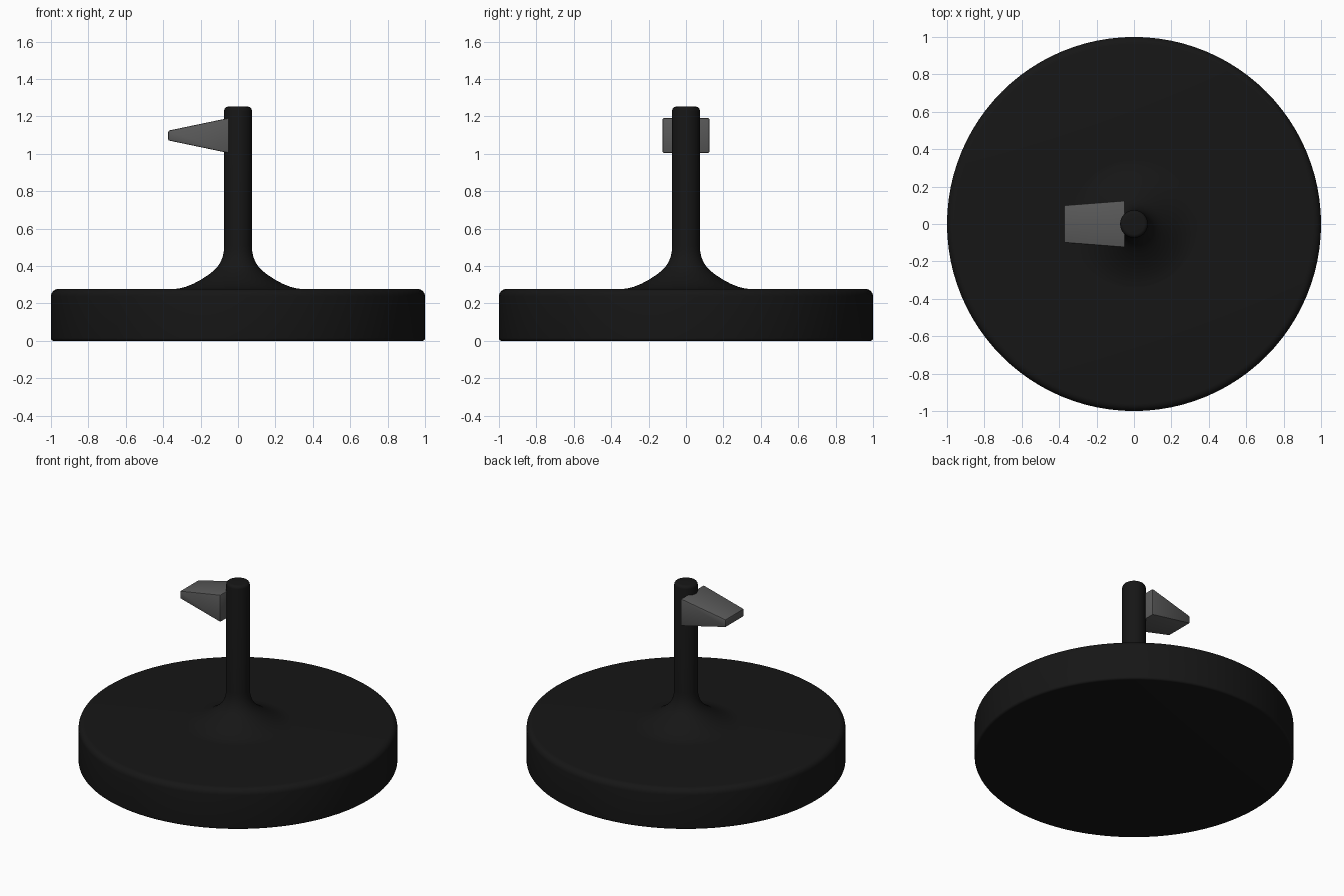
import bpy, bmesh, math

if "Cube" in bpy.data.objects:
    bpy.data.objects.remove(bpy.data.objects["Cube"])


def material(name, v):
    m = bpy.data.materials.new(name)
    m.diffuse_color = (v, v, v, 1)
    m.use_nodes = True
    m.node_tree.nodes["Principled BSDF"].inputs["Base Color"].default_value = m.diffuse_color
    return m


def add_object(name, bm, mat, angle):
    bmesh.ops.recalc_face_normals(bm, faces=bm.faces)
    me = bpy.data.meshes.new(name)
    bm.to_mesh(me)
    bm.free()
    me.materials.append(mat)
    ob = bpy.data.objects.new(name, me)
    bpy.context.collection.objects.link(ob)
    bpy.ops.object.select_all(action='DESELECT')
    ob.select_set(True)
    bpy.context.view_layer.objects.active = ob
    bpy.ops.object.shade_smooth_by_angle(angle=math.radians(angle))
    return ob


def lathe(name, profile, mat, steps=96):
    bm = bmesh.new()
    vs = [bm.verts.new((r, 0, z)) for r, z in profile]
    es = [bm.edges.new(p) for p in zip(vs, vs[1:])]
    bmesh.ops.spin(bm, geom=vs + es, cent=(0, 0, 0), axis=(0, 0, 1),
                   angle=2 * math.pi, steps=steps, use_duplicate=False)
    bmesh.ops.remove_doubles(bm, verts=bm.verts, dist=1e-5)
    return add_object(name, bm, mat, 40)


def corner(r, z, rad, start, n=6):
    # rounded quarter corner of a profile, anticlockwise from the start angle
    return [(r + rad * math.cos(math.radians(start + 90 * i / n)),
             z + rad * math.sin(math.radians(start + 90 * i / n))) for i in range(n + 1)]


black = material("black", 0.008)
grey = material("dark_grey", 0.1)

# Round base disc with softened rims
lathe("base", [(0, 0)] + corner(0.985, 0.015, 0.015, -90)
      + corner(0.96, 0.238, 0.04, 0) + [(0, 0.278)], black)

# Post with a flared foot
foot = [(0.35, 0.26), (0.35, 0.277), (0.315, 0.28), (0.28, 0.289), (0.24, 0.305),
        (0.20, 0.326), (0.16, 0.352), (0.13, 0.375), (0.108, 0.398),
        (0.092, 0.424), (0.082, 0.45), (0.076, 0.478), (0.074, 0.51)]
lathe("post", foot + corner(0.054, 1.232, 0.02, 0) + [(0, 1.252)], black)

# Tapered lever on the side of the post
bm = bmesh.new()
bmesh.ops.create_cube(bm, size=2)
for v in bm.verts:
    tip = v.co.x < 0
    v.co = (-0.373 if tip else -0.048,
            v.co.y * (0.1 if tip else 0.125),
            1.098 + v.co.z * (0.026 if tip else 0.094))
bmesh.ops.bevel(bm, geom=bm.edges[:], offset=0.006, segments=2,
                profile=0.5, affect='EDGES')
add_object("lever", bm, grey, 30)
